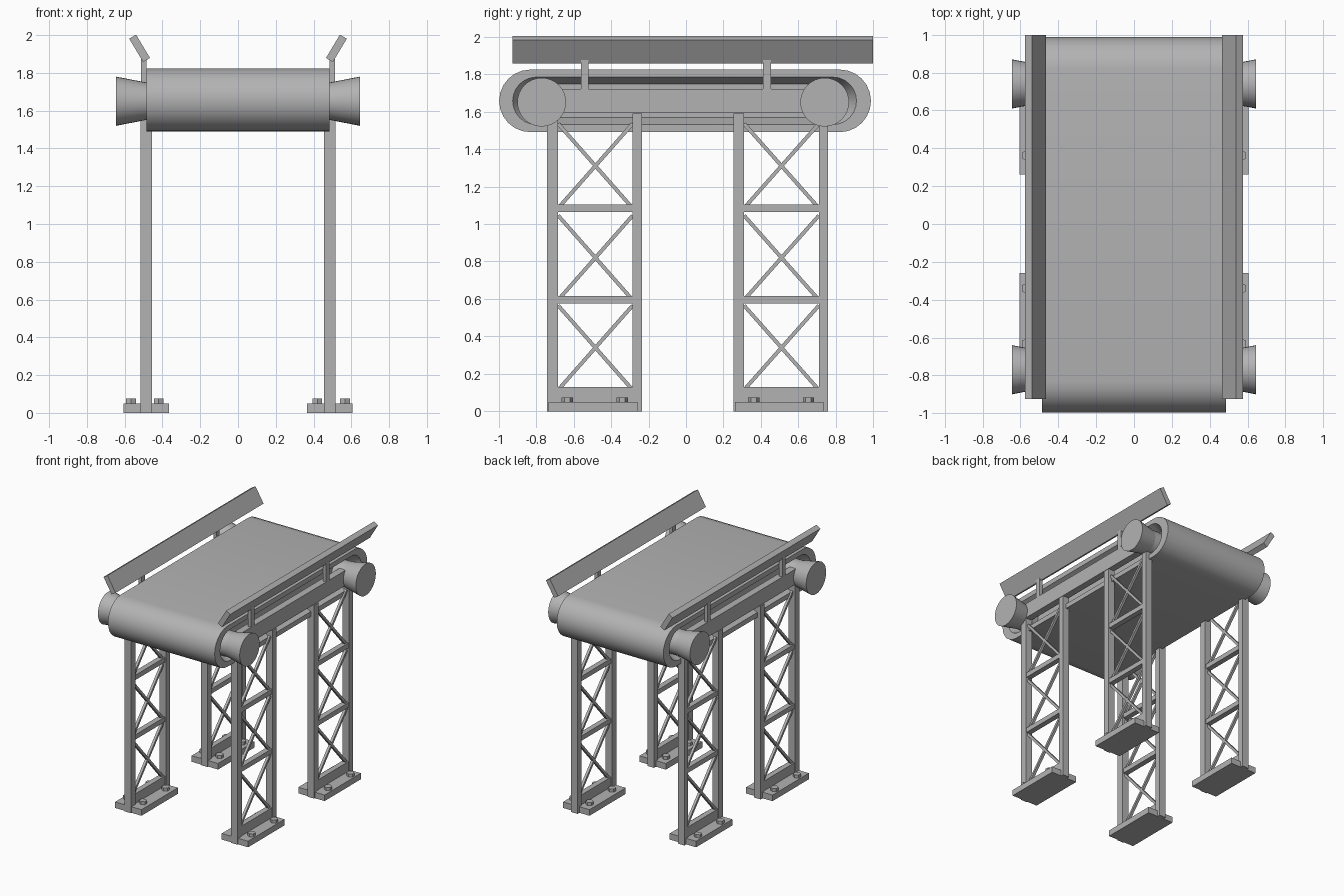
import bpy, bmesh, math
from mathutils import Vector, Matrix

if "Cube" in bpy.data.objects:
    bpy.data.objects.remove(bpy.data.objects["Cube"])

# Dark grey steel used on every part
steel = bpy.data.materials.new("dark_grey")
steel.diffuse_color = (0.45, 0.45, 0.45, 1)
steel.use_nodes = True
steel.node_tree.nodes["Principled BSDF"].inputs["Base Color"].default_value = steel.diffuse_color


def make(name, bm):
    bmesh.ops.recalc_face_normals(bm, faces=bm.faces)
    me = bpy.data.meshes.new(name)
    bm.to_mesh(me)
    bm.free()
    me.materials.append(steel)
    ob = bpy.data.objects.new(name, me)
    bpy.context.collection.objects.link(ob)
    return ob


def smooth(ob):
    bpy.ops.object.select_all(action='DESELECT')
    ob.select_set(True)
    bpy.context.view_layer.objects.active = ob
    bpy.ops.object.shade_smooth_by_angle(angle=math.radians(35))


def add_box(bm, x, y, z, rot=None):
    size = Vector((x[1] - x[0], y[1] - y[0], z[1] - z[0]))
    mid = Vector((x[0] + x[1], y[0] + y[1], z[0] + z[1])) / 2
    m = Matrix.Translation(mid) @ (rot or Matrix.Identity(4)) @ Matrix.Diagonal((*size, 1))
    bmesh.ops.create_cube(bm, size=1, matrix=m)


def mirror_x(ob):
    ob.modifiers.new("mirror", 'MIRROR').use_axis = (True, False, False)


def box(name, x, y, z, rot=None):
    bm = bmesh.new()
    add_box(bm, x, y, z, rot)
    ob = make(name, bm)
    mirror_x(ob)
    return ob


def cone(name, loc, r1, r2, depth, segs, axis_x=False):
    bm = bmesh.new()
    m = Matrix.Translation(loc)
    if axis_x:
        m = m @ Matrix.Rotation(math.pi / 2, 4, 'Y')
    bmesh.ops.create_cone(bm, cap_ends=True, segments=segs, radius1=r1, radius2=r2,
                          depth=depth, matrix=m)
    ob = make(name, bm)
    mirror_x(ob)
    return ob


# Belt: rounded loop lofted across x, with recessed sides
def stadium(bm, x, y0, y1, r, n=12):
    pts = []
    for c, start in ((y1, -math.pi / 2), (y0, math.pi / 2)):
        for i in range(n + 1):
            a = start + math.pi * i / n
            pts.append(bm.verts.new((x, c + r * math.cos(a), 1.657 + r * math.sin(a))))
    return pts


bm = bmesh.new()
OUT, MID, DEEP = (-0.83, 0.82, 0.167), (-0.798, 0.783, 0.127), (-0.785, 0.77, 0.09)
loops = [stadium(bm, x, *s) for x, s in (
    (-0.40, DEEP), (-0.485, MID), (-0.485, OUT), (0.485, OUT), (0.485, MID), (0.40, DEEP))]
for a, b in zip(loops, loops[1:]):
    for i in range(len(a)):
        j = (i + 1) % len(a)
        bm.faces.new((a[i], a[j], b[j], b[i]))
bm.faces.new(loops[0])
bm.faces.new(loops[-1])
smooth(make("belt", bm))

# Side beams carrying the belt
box("side_beam", (0.455, 0.513), (-0.77, 0.74), (1.595, 1.72))

# Flared drive drums and the roller stubs behind them
for tag, y in (("front", -0.77), ("rear", 0.74)):
    smooth(cone(tag + "_drum", (0.5675, y, 1.65), 0.10, 0.13, 0.155, 32, True))
    smooth(cone(tag + "_roller_stub", (0.445, y, 1.65), 0.10, 0.10, 0.10, 32, True))

# Tilted guard rails on short posts
box("guard_rail", (0.50, 0.542), (-0.925, 0.998), (1.858, 2.002),
    Matrix.Rotation(math.radians(31), 4, 'Y'))
for tag, y in (("front", -0.54), ("rear", 0.433)):
    box(tag + "_rail_post", (0.485, 0.513), (y - 0.021, y + 0.021), (1.70, 1.89))

# Trestle legs: columns, cross bars, X braces, foot plate, bolts
CX = (0.456, 0.515)
for tag, ya, yb, yc, yd, foot in (
        ("front", -0.741, -0.682, -0.285, -0.235, (-0.733, -0.26)),
        ("rear", 0.253, 0.31, 0.709, 0.757, (0.262, 0.733))):
    box(tag + "_outer_column", CX, (ya, yb), (0, 1.59))
    box(tag + "_inner_column", CX, (yc, yd), (0, 1.59))
    box(tag + "_base_bar", (0.465, 0.51), (yb, yc), (0.04, 0.13))
    for z in (0.575, 1.065):
        box(tag + "_cross_bar", (0.465, 0.51), (yb, yc), (z, z + 0.04))
    bm = bmesh.new()
    for z0, z1 in ((0.115, 0.565), (0.595, 1.045), (1.085, 1.535)):
        w, h = yc - yb, z1 - z0
        length, ang = math.hypot(w, h), math.atan2(h, w)
        m, c = (yb + yc) / 2, (z0 + z1) / 2
        for s in (1, -1):
            add_box(bm, (0.477, 0.498), (m - length / 2, m + length / 2),
                    (c - 0.01, c + 0.01), Matrix.Rotation(s * ang, 4, 'X'))
    mirror_x(make(tag + "_braces", bm))
    box(tag + "_foot_plate", (0.365, 0.605), foot, (0, 0.05))
    for x in (0.42, 0.567):
        for y in (foot[0] + 0.1, foot[1] - 0.08):
            cone(tag + "_bolt", (x, y, 0.06), 0.03, 0.03, 0.03, 6)
